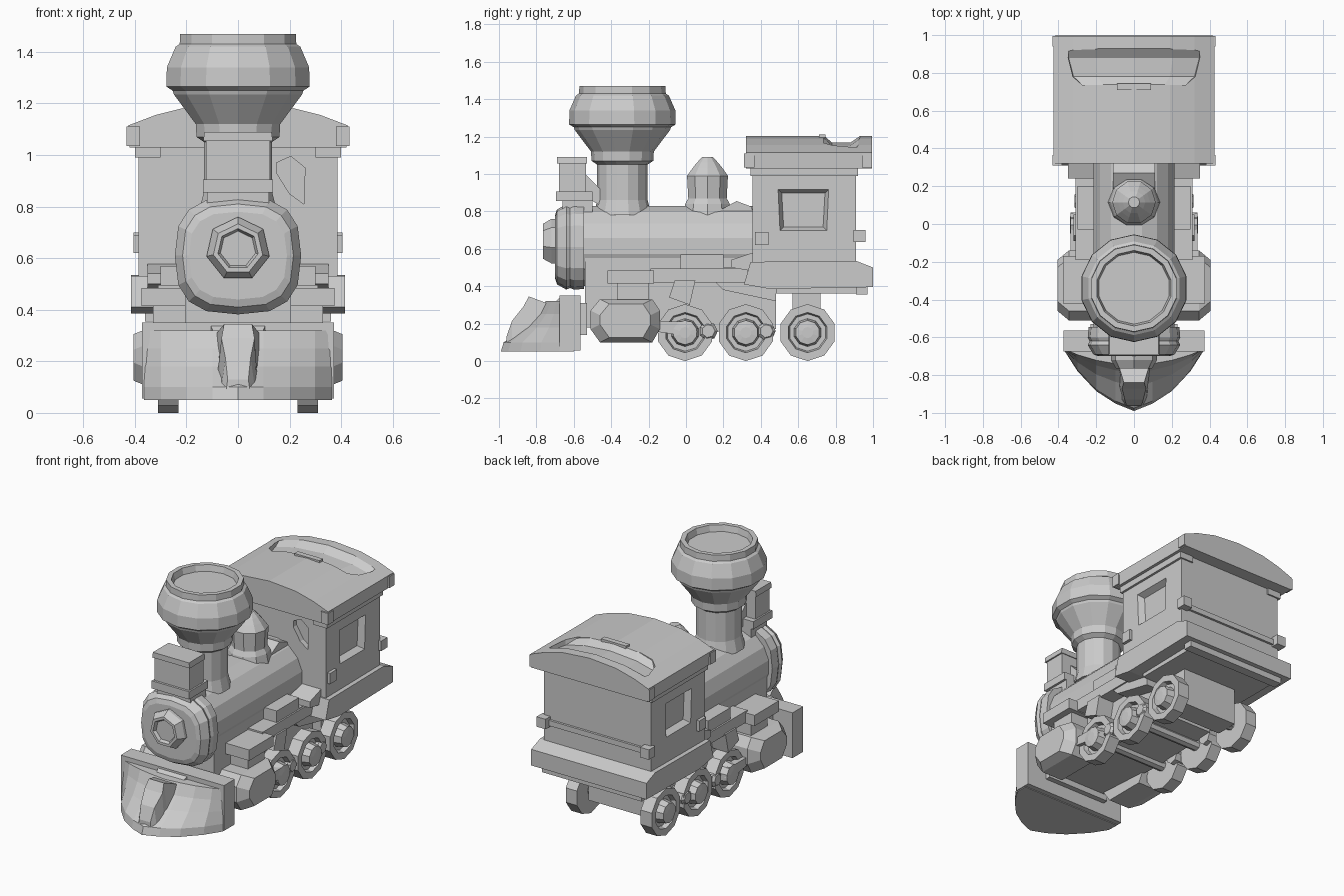
import bpy, bmesh, math
from mathutils import Vector


def loft(name, rings):
    """Skin a list of equal-length point loops and cap both ends."""
    bm = bmesh.new()
    loops = [[bm.verts.new(p) for p in r] for r in rings]
    n = len(loops[0])
    for a, b in zip(loops, loops[1:]):
        for i in range(n):
            j = (i + 1) % n
            bm.faces.new((a[i], a[j], b[j], b[i]))
    bm.faces.new(loops[0])
    bm.faces.new(loops[-1])
    bmesh.ops.recalc_face_normals(bm, faces=bm.faces)
    me = bpy.data.meshes.new(name)
    bm.to_mesh(me)
    bm.free()
    ob = bpy.data.objects.new(name, me)
    bpy.context.collection.objects.link(ob)
    return ob


def box(name, x0, x1, y0, y1, z0, z1):
    return loft(name, [[(x0, y0, z), (x1, y0, z), (x1, y1, z), (x0, y1, z)] for z in (z0, z1)])


def prism_x(name, x0, x1, pts):
    """Side profile (y, z) extruded along x."""
    return loft(name, [[(x, y, z) for y, z in pts] for x in (x0, x1)])


def lathe(name, axis, centre, prof, n, phase=0.0, sx=1, sz=1):
    """Turn (position, radius) pairs about an axis; centre is the other two coordinates."""
    rings = []
    for t, r in prof:
        ring = []
        for i in range(n):
            a = 2 * math.pi * (i + phase) / n
            u, v = centre[0] + r * sx * math.cos(a), centre[1] + r * sz * math.sin(a)
            ring.append({'x': (t, u, v), 'y': (u, t, v), 'z': (u, v, t)}[axis])
        rings.append(ring)
    return loft(name, rings)


def cut(ob, cutter):
    m = ob.modifiers.new("cut", 'BOOLEAN')
    m.operation, m.solver, m.object = 'DIFFERENCE', 'EXACT', cutter
    bpy.context.view_layer.objects.active = ob
    bpy.ops.object.modifier_apply(modifier=m.name)
    bpy.data.objects.remove(cutter, do_unlink=True)


def squircle(name, cz, rings, n=16):
    """Rounded-square sections (y, half width, half height) along y."""
    def pw(c):
        return math.copysign(abs(c) ** 0.72, c)
    out = []
    for y, w, h in rings:
        out.append([(w * pw(math.cos(2 * math.pi * i / n)), y,
                     cz + h * pw(math.sin(2 * math.pi * i / n))) for i in range(n)])
    return loft(name, out)


# Boiler, smokebox and front cap
lathe("boiler", 'y', (0, 0.615), [(-0.56, 0.218), (0.37, 0.218)], 16, 0.5)
squircle("smokebox", 0.61, [(-0.70, 0.19, 0.17), (-0.69, 0.215, 0.20), (-0.64, 0.245, 0.228),
                            (-0.62, 0.235, 0.22), (-0.60, 0.245, 0.228), (-0.545, 0.24, 0.225)])
lathe("smokebox_cap", 'y', (0, 0.635), [(-0.68, 0.125), (-0.72, 0.125), (-0.765, 0.098),
                                        (-0.765, 0.08), (-0.745, 0.07), (-0.745, 0.05)], 7, -0.25)
# Raised hump where boiler meets cab
prism_x("boiler_saddle", -0.11, 0.11, [(0.17, 0.80), (0.27, 0.855), (0.35, 0.825), (0.37, 0.76)])

# Headlight on its bracket
box("headlight_bracket", -0.12, 0.12, -0.66, -0.50, 0.79, 0.865)
box("headlight_base", -0.135, 0.135, -0.695, -0.50, 0.855, 0.905)
lamp = box("headlight", -0.125, 0.125, -0.68, -0.535, 0.90, 1.07)
loft("headlight_hood", [[(-w, -0.69, z), (w, -0.69, z), (w, -0.53, z), (-w, -0.53, z)]
                        for w, z in ((0.135, 1.055), (0.13, 1.09))])
prism_x("headlight_brace", -0.06, 0.06, [(-0.54, 0.88), (-0.54, 1.0), (-0.44, 0.9), (-0.44, 0.82)])

# Chimney with bulging top and sunken mouth
lathe("chimney", 'z', (0, -0.34), [(0.78, 0.155), (0.86, 0.135), (1.05, 0.135), (1.07, 0.165), (1.12, 0.168),
      (1.235, 0.255), (1.25, 0.26), (1.265, 0.285), (1.34, 0.283), (1.42, 0.248), (1.43, 0.232),
      (1.47, 0.23), (1.47, 0.20), (1.43, 0.19)], 14, 0.5)

# Steam dome
lathe("steam_dome", 'z', (0, 0.115), [(0.77, 0.14), (0.84, 0.125), (0.87, 0.108), (0.99, 0.115), (1.03, 0.085),
      (1.06, 0.06), (1.09, 0.03)], 10)

# Cab body with recessed windows
cab = box("cab", -0.385, 0.385, 0.355, 0.91, 0.48, 1.06)
for s in (1, -1):
    def pane(x, d):
        return [(s * x, 0.49 + d, 0.92 - d), (s * x, 0.765 - d, 0.92 - d),
                (s * x, 0.755 - d, 0.695 + d), (s * x, 0.50 + d, 0.695 + d)]
    cut(cab, loft("window_cutter", [pane(0.345, 0.022), pane(0.40, -0.005)]))
look = [(0.15, 0.93), (0.15, 0.97), (0.205, 0.995), (0.26, 0.95), (0.255, 0.81), (0.20, 0.85)]
cut(cab, loft("lookout_cutter", [[(x, y, z) for x, z in look] for y in (0.3, 0.39)]))
for s in (1, -1):
    box("cab_eave_trim", s * 0.30, s * 0.40, 0.345, 0.92, 0.99, 1.04)
    box("cab_front_handle", s * 0.37, s * 0.405, 0.37, 0.44, 0.62, 0.69)
    box("cab_rear_handle", s * 0.34, s * 0.405, 0.895, 0.96, 0.635, 0.70)
box("cab_rear_rail", -0.36, 0.36, 0.90, 0.925, 0.645, 0.68)

# Arched roof with a shallow scoop near the back
arch = [(-0.42, 1.03), (-0.425, 1.115), (-0.32, 1.155), (-0.19, 1.188), (0, 1.203)]
arch += [(-x, z) for x, z in reversed(arch[:-1])]
roof = loft("roof", [[(x, y, z) for x, z in arch] for y in (0.32, 0.995)])
cut(roof, loft("scoop_cutter", [[(x * w, y, z - d) for x, z in arch[2:7]] + [(0.34 * w, y, 1.3), (-0.34 * w, y, 1.3)]
               for y, w, d in ((0.735, 0.85, -0.005), (0.78, 1.0, 0.035), (0.88, 1.08, 0.035), (0.93, 1.08, 0.0))]))
box("roof_hatch", -0.09, 0.09, 0.71, 0.745, 1.16, 1.21)
for s in (1, -1):
    for y in (0.33, 0.96):
        box("roof_corner", s * 0.38, s * 0.432, y - 0.02, y + 0.035, 1.035, 1.11)

# Cab floor with sloped ends, and the firebox below
prism_x("cab_floor", -0.415, 0.415, [(0.31, 0.41), (0.345, 0.53), (0.91, 0.535), (1.0, 0.50), (1.0, 0.395), (0.45, 0.385)])
box("rear_step", -0.36, 0.36, 0.91, 0.97, 0.355, 0.40)
box("under_floor", -0.33, 0.33, 0.48, 0.93, 0.362, 0.40)
prism_x("firebox", -0.30, 0.30, [(0.08, 0.50), (0.36, 0.50), (0.48, 0.385), (0.48, 0.32), (0.20, 0.38)])

# Chassis
prism_x("chassis", -0.205, 0.205, [(-0.54, 0.18), (-0.54, 0.60), (0.36, 0.60), (0.48, 0.38), (0.48, 0.17), (0.0, 0.15)])
box("rear_truck", -0.20, 0.20, 0.57, 0.72, 0.12, 0.37)
box("front_coupling", -0.23, 0.23, -0.64, -0.53, 0.14, 0.31)

# Wheels, axles and running gear
WHEELS = (-0.005, 0.32, 0.65)
for y in WHEELS:
    lathe("axle", 'x', (y, 0.155), [(-0.25, 0.035), (0.25, 0.035)], 8)
for s in (1, -1):
    for y in WHEELS:
        prof = [(0.23, 0.152), (0.31, 0.152), (0.31, 0.108), (0.28, 0.10), (0.28, 0.075), (0.335, 0.065), (0.34, 0.03)]
        lathe("wheel", 'x', (y, 0.152), [(s * x, r) for x, r in prof], 10, 0.5)
    # rods
    prism_x("main_rod", s * 0.29, s * 0.335, [(-0.18, 0.16), (-0.18, 0.21), (0.03, 0.21), (0.06, 0.155), (0.03, 0.13)])
    for y in (0.12, 0.43):
        lathe("crank_block", 'x', (y, 0.16), [(s * 0.20, 0.05), (s * 0.30, 0.05), (s * 0.315, 0.035)], 7)

    # Steam cylinder with chamfered ends
    def section(x, d):
        return [(s * x, y, z) for y, z in ((-0.51 + d, 0.17 + d / 2), (-0.46 + d, 0.10 + d / 2), (-0.18 - d, 0.10 + d / 2),
                (-0.14 - d, 0.17 + d / 2), (-0.14 - d, 0.27 - d / 2), (-0.18 - d, 0.33 - d / 2),
                (-0.46 + d, 0.33 - d / 2), (-0.51 + d, 0.27 - d / 2))]
    loft("steam_cylinder", [section(0.19, 0), section(0.345, 0), section(0.405, 0.05)])
    box("cylinder_pillar", s * 0.19, s * 0.33, -0.37, -0.20, 0.31, 0.43)
    # Valve chest, running board and side tanks
    box("valve_chest", s * 0.18, s * 0.375, -0.42, -0.17, 0.415, 0.485)
    box("running_board", s * 0.18, s * 0.31, -0.19, 0.33, 0.42, 0.495)
    box("air_tank", s * 0.18, s * 0.30, -0.03, 0.20, 0.49, 0.57)
    prism_x("board_bracket", s * 0.19, s * 0.32, [(-0.09, 0.34), (-0.06, 0.43), (0.05, 0.43), (0.02, 0.30)])
    prism_x("cab_gusset", s * 0.19, s * 0.35, [(0.24, 0.50), (0.24, 0.54), (0.36, 0.58), (0.36, 0.48)])

# Cowcatcher: plan outlines swept up and back, plate and central nose
HALF = [(0, 1), (0.27, 0.88), (0.55, 0.68), (0.82, 0.36), (1, 0.05)]
CURVE = [(-f, k) for f, k in reversed(HALF[1:])] + HALF
rings = []
for z, d in ((0.05, 0.33), (0.10, 0.315), (0.18, 0.20), (0.25, 0.13), (0.32, 0.09)):
    rings.append([(0.365 * f, -0.66 - d * k, z) for f, k in CURVE] + [(0.365, -0.60, z), (-0.365, -0.60, z)])
loft("cowcatcher", rings)
box("cowcatcher_plate", -0.372, 0.372, -0.675, -0.565, 0.055, 0.35)
loft("cowcatcher_nose", [[(-w, y, z0), (w, y, z0), (w * t, y, z1), (-w * t, y, z1)] for y, w, z0, z1, t in
     ((-0.96, 0.05, 0.06, 0.13, 0.8), (-0.93, 0.07, 0.06, 0.215, 0.7), (-0.87, 0.08, 0.06, 0.29, 0.8),
      (-0.84, 0.09, 0.06, 0.345, 0.6), (-0.72, 0.10, 0.06, 0.30, 0.9), (-0.66, 0.11, 0.06, 0.35, 1))])
